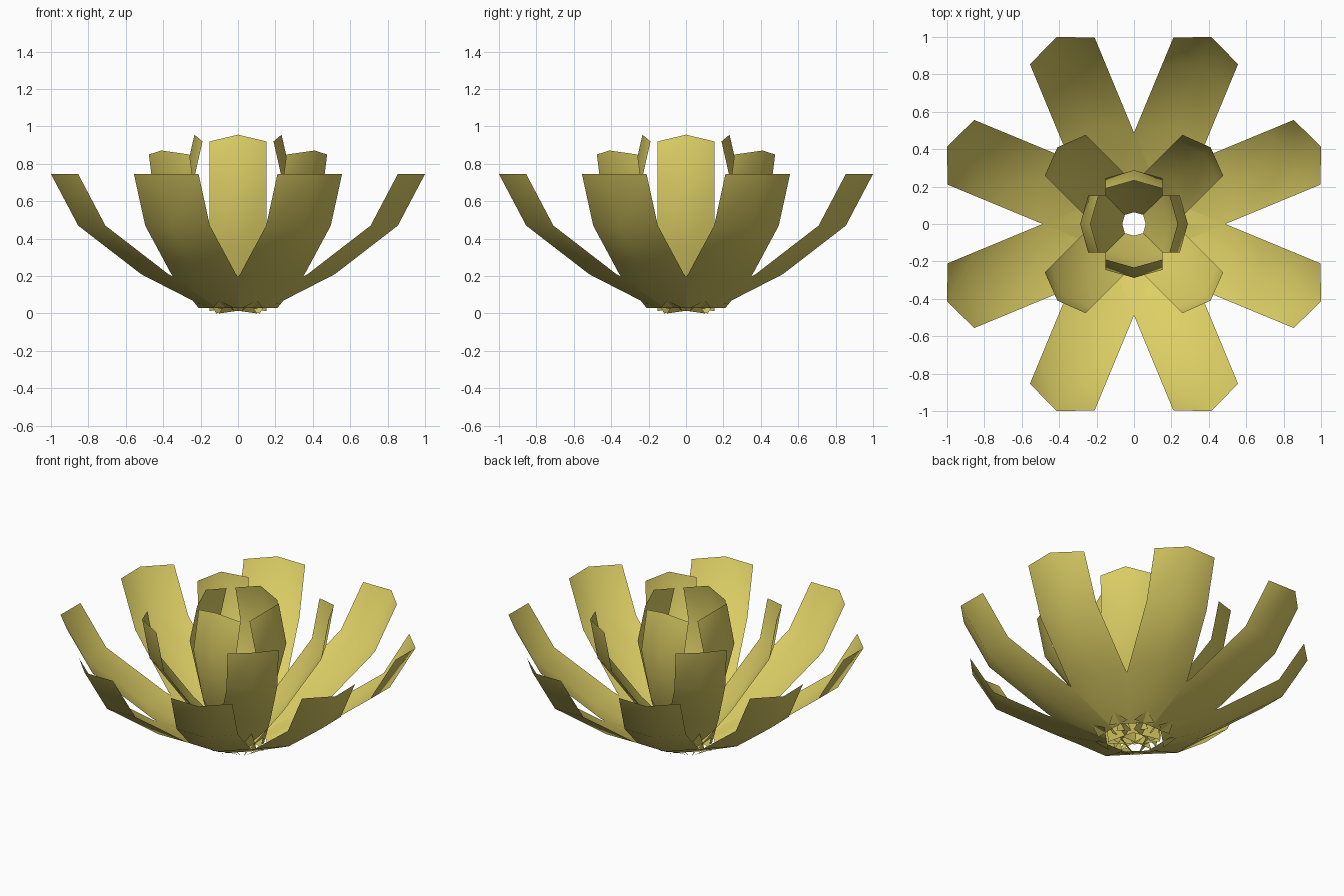
import bpy
import bmesh
from math import radians, cos, sin
from mathutils import Matrix

old = bpy.data.objects.get("Cube")
if old:
    bpy.data.objects.remove(old, do_unlink=True)

# Single petal colour
COLOUR = (0.72, 0.62, 0.13, 1.0)
yellow = bpy.data.materials.new("petal_yellow")
yellow.use_nodes = True
yellow.diffuse_color = COLOUR
yellow.node_tree.nodes["Principled BSDF"].inputs["Base Color"].default_value = COLOUR


def petal(name, rim, half_width, bulge, tilt, angle):
    """Cupped sheet: rim gives (radius, height) of its sides, the spine bulges outward."""
    bm = bmesh.new()
    rows = []
    for r, z in rim:
        spine = (r + bulge * cos(tilt), 0, z + bulge * sin(tilt))
        rows.append([bm.verts.new(p) for p in
                     ((r, -half_width, z), spine, (r, half_width, z))])
    for low, high in zip(rows, rows[1:]):
        for i in range(2):
            face = bm.faces.new((low[i], high[i], high[i + 1], low[i + 1]))
            face.smooth = True
    bm.transform(Matrix.Rotation(angle, 4, 'Z'))
    bm.normal_update()
    mesh = bpy.data.meshes.new(name)
    bm.to_mesh(mesh)
    bm.free()
    mesh.materials.append(yellow)
    bpy.context.collection.objects.link(bpy.data.objects.new(name, mesh))


def ring(name, count, start, rim, half_width, bulge, tilt):
    for k in range(count):
        petal(f"{name}_{k + 1}", rim, half_width, bulge, radians(tilt),
              radians(start + k * 360 / count))


# Open outer petals
ring("outer_petal", 8, 22.5,
     [(0.10, 0.03), (0.48, 0.21), (0.845, 0.47), (1.002, 0.745)], 0.187, 0.08, 0)
# Half-open middle petals
ring("middle_petal", 4, 45,
     [(0.01, 0.0), (0.245, 0.27), (0.474, 0.59), (0.52, 0.85)], 0.154, 0.063, 20)
# Closed inner petals
ring("inner_petal", 4, 0,
     [(0.02, 0.012), (0.145, 0.31), (0.245, 0.675), (0.19, 0.92)], 0.152, 0.056, 40)
